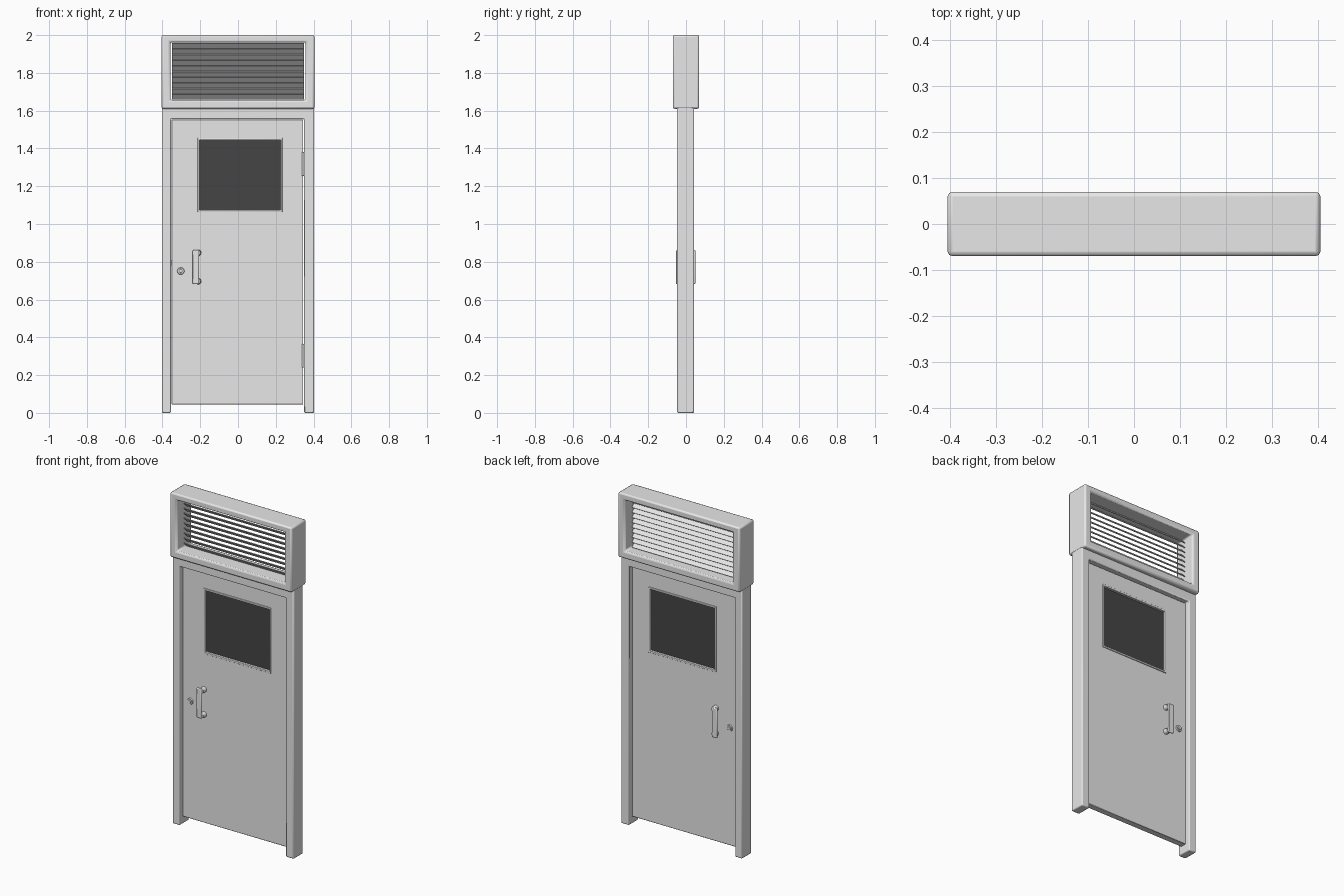
import bpy, bmesh, math
from mathutils import Matrix, Vector

cube = bpy.data.objects.get("Cube")
if cube:
    bpy.data.objects.remove(cube, do_unlink=True)


def material(name, value):
    m = bpy.data.materials.new(name)
    m.use_nodes = True
    colour = (value, value, value, 1)
    m.diffuse_color = colour
    m.node_tree.nodes["Principled BSDF"].inputs["Base Color"].default_value = colour
    return m


GREY = material("light_grey", 0.8)
DARK = material("dark_glass", 0.06)


def finish(name, bm, mat=GREY, bevel=0.0, segments=2):
    bmesh.ops.recalc_face_normals(bm, faces=bm.faces)
    mesh = bpy.data.meshes.new(name)
    bm.to_mesh(mesh)
    bm.free()
    mesh.materials.append(mat)
    ob = bpy.data.objects.new(name, mesh)
    bpy.context.collection.objects.link(ob)
    if bevel:
        mod = ob.modifiers.new("soft_edges", "BEVEL")
        mod.width, mod.segments = bevel, segments
        mod.limit_method = "ANGLE"
    bpy.ops.object.select_all(action="DESELECT")
    ob.select_set(True)
    bpy.context.view_layer.objects.active = ob
    bpy.ops.object.shade_smooth_by_angle(angle=math.radians(35))
    return ob


def prism(name, outline, y0, y1, mat=GREY, bevel=0.0):
    """Extrude an x-z outline along y."""
    bm = bmesh.new()
    face = bm.faces.new([bm.verts.new((x, y0, z)) for x, z in outline])
    new = bmesh.ops.extrude_face_region(bm, geom=[face])["geom"]
    bmesh.ops.translate(bm, vec=(0, y1 - y0, 0),
                        verts=[v for v in new if isinstance(v, bmesh.types.BMVert)])
    return finish(name, bm, mat, bevel)


def corners(x0, x1, z0, z1):
    return [(x0, z0), (x1, z0), (x1, z1), (x0, z1)]


def ring(name, outer, inner, y0, y1, bevel=0.0):
    """Rectangular panel with a rectangular hole through it."""
    bm = bmesh.new()
    loops = [[bm.verts.new((x, y, z)) for x, z in corners(*rect)]
             for rect, y in ((outer, y0), (inner, y0), (inner, y1), (outer, y1))]
    for a, b in zip(loops, loops[1:] + loops[:1]):
        for i in range(4):
            j = (i + 1) % 4
            bm.faces.new((a[i], a[j], b[j], b[i]))
    return finish(name, bm, GREY, bevel)


def rod(name, start, end, radius, end_radius=None, bevel=0.0, sides=16):
    start, end = Vector(start), Vector(end)
    turn = (end - start).to_track_quat("Z", "Y").to_matrix().to_4x4()
    bm = bmesh.new()
    bmesh.ops.create_cone(bm, cap_ends=True, segments=sides, radius1=radius,
                          radius2=end_radius or radius, depth=(end - start).length,
                          matrix=Matrix.Translation((start + end) / 2) @ turn)
    return finish(name, bm, GREY, bevel)


# Door surround, open at the floor
W, IN_L, IN_R, LINTEL, VENT = 0.403, -0.355, 0.35, 1.556, 1.61
prism("door_frame",
      [(-W, 0), (IN_L, 0), (IN_L, LINTEL), (IN_R, LINTEL), (IN_R, 0), (W, 0),
       (W, VENT + 0.01), (-W, VENT + 0.01)], -0.047, 0.043, bevel=0.006)

# Vent housing with tilted slats, front edges high
ring("vent_frame", (-0.405, 0.405, VENT, 2), (-0.358, 0.358, 1.656, 1.962),
     -0.07, 0.07, bevel=0.01)
SLATS = 10
for i in range(SLATS):
    bm = bmesh.new()
    pose = (Matrix.Translation((0, 0, 1.674 + i * 0.03))
            @ Matrix.Rotation(math.radians(-45), 4, "X")
            @ Matrix.Diagonal((0.7, 0.038, 0.004, 1)))
    bmesh.ops.create_cube(bm, size=1, matrix=pose)
    finish(f"vent_slat_{i + 1}", bm)

# Door leaf with window opening
FRONT, BACK = -0.02, 0.016
MID = (FRONT + BACK) / 2
hole = (-0.207, 0.229, 1.07, 1.449)
ring("door_leaf", (-0.351, 0.345, 0.045, 1.552), hole, FRONT, BACK, bevel=0.002)
ring("window_trim", (-0.214, 0.235, 1.063, 1.456), (-0.203, 0.226, 1.074, 1.445),
     FRONT - 0.005, BACK + 0.005, bevel=0.002)
prism("window_glass", corners(*hole), MID - 0.008, MID + 0.008, DARK)

# Pull handle and lock on both faces
for side, skin, out in (("front", FRONT, -1), ("back", BACK, 1)):
    prism(f"{side}_handle_bar", corners(-0.24, -0.206, 0.682, 0.862),
          skin + out * 0.022, skin + out * 0.034, bevel=0.005)
    for place, z in (("lower", 0.697), ("upper", 0.847)):
        rod(f"{side}_handle_{place}_post", (-0.211, skin - out * 0.002, z),
            (-0.211, skin + out * 0.026, z), 0.017, 0.014, bevel=0.002)
    rod(f"{side}_lock_ring", (-0.303, skin - out * 0.002, 0.751),
        (-0.303, skin + out * 0.006, 0.751), 0.02, 0.017)
    rod(f"{side}_lock_core", (-0.303, skin, 0.751),
        (-0.303, skin + out * 0.011, 0.751), 0.01, bevel=0.002)

# Hinges on the left edge and latch on the right edge
for place, z in (("lower", 0.24), ("upper", 1.255)):
    rod(f"{place}_hinge_pin", (0.346, FRONT - 0.004, z),
        (0.346, FRONT - 0.004, z + 0.125), 0.007, bevel=0.001)
prism("latch", corners(-0.358, -0.349, 0.78, 0.81), MID - 0.008, MID + 0.008)
